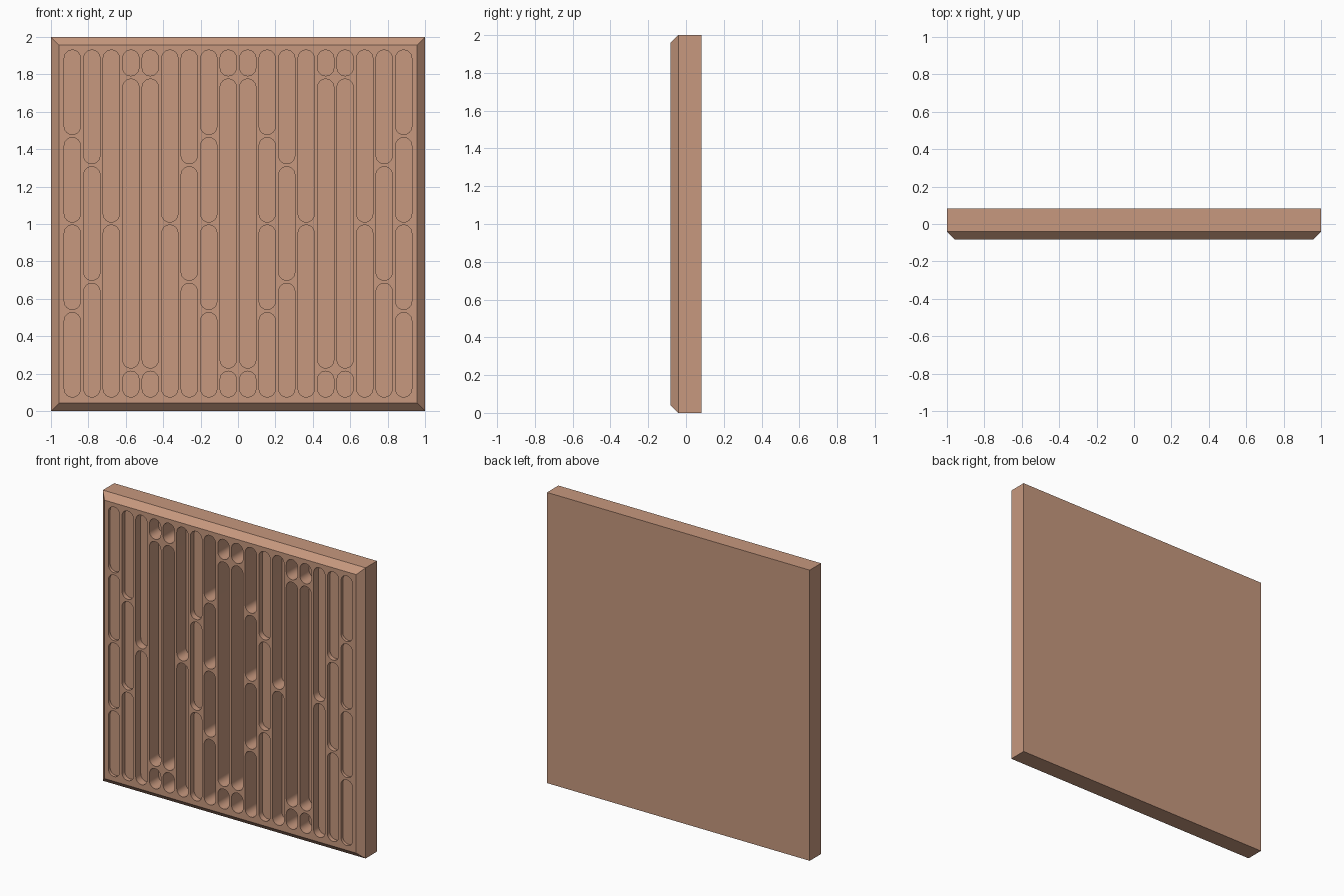
import bpy, bmesh, math

if "Cube" in bpy.data.objects:
    bpy.data.objects.remove(bpy.data.objects["Cube"])

FRONT, BACK, BEVEL = -0.083, 0.083, 0.042
PITCH, RADIUS, GAP = 0.1042, 0.0435, 0.016
LOW, HIGH = 0.075, 1.93

clay = bpy.data.materials.new("clay_brown")
clay.diffuse_color = (0.57, 0.315, 0.21, 1)
clay.use_nodes = True
clay.node_tree.nodes["Principled BSDF"].inputs["Base Color"].default_value = clay.diffuse_color


def make_object(name, bm):
    bmesh.ops.recalc_face_normals(bm, faces=bm.faces)
    mesh = bpy.data.meshes.new(name)
    bm.to_mesh(mesh)
    bm.free()
    mesh.materials.append(clay)
    ob = bpy.data.objects.new(name, mesh)
    bpy.context.collection.objects.link(ob)
    return ob


def loft(bm, loops):
    """Closed solid through equal-length rings of points."""
    rings = [[bm.verts.new(p) for p in loop] for loop in loops]
    n = len(rings[0])
    for a, b in zip(rings, rings[1:]):
        for i in range(n):
            j = (i + 1) % n
            bm.faces.new((a[i], a[j], b[j], b[i]))
    bm.faces.new(rings[0])
    bm.faces.new(rings[-1])


def rect(y, inset):
    lo, hi = -1 + inset, 1 - inset
    return [(lo, y, 1 + lo), (hi, y, 1 + lo), (hi, y, 1 + hi), (lo, y, 1 + hi)]


def slot(x, z0, z1, y, steps=12):
    """Outline of an upright slot with round ends."""
    pts = []
    for cz, start in ((z1 - RADIUS, 0), (z0 + RADIUS, math.pi)):
        for k in range(steps + 1):
            a = start + math.pi * k / steps
            pts.append((x + RADIUS * math.cos(a), y, cz + RADIUS * math.sin(a)))
    return pts


def split_even(count):
    size = (HIGH - LOW - GAP * (count - 1)) / count
    return [(LOW + k * (size + GAP), LOW + k * (size + GAP) + size) for k in range(count)]


# Panel with a bevelled front rim
bm = bmesh.new()
loft(bm, [rect(BACK, 0), rect(FRONT + BEVEL, 0), rect(FRONT, BEVEL)])
panel = make_object("panel", bm)

# Slot columns from the outer edge to the middle: pattern and depth
four, three, two = split_even(4), split_even(3), split_even(2)
capped = [(LOW, 0.213), (0.23, 1.775), (1.792, HIGH)]
columns = [(four, 0.02), (three, 0.03), (two, 0.055), (capped, 0.10), (capped, 0.138),
           (two, 0.10), (three, 0.04), (four, 0.138), (capped, 0.138)]

bm = bmesh.new()
for i, (pattern, depth) in enumerate(columns):
    for side in (-1, 1):
        x = side * PITCH * (8.5 - i)
        for z0, z1 in pattern:
            loft(bm, [slot(x, z0, z1, FRONT - 0.05), slot(x, z0, z1, FRONT + depth)])
cutter = make_object("slot_cutter", bm)
cutter.hide_render = True

# Carve the slots
mod = panel.modifiers.new("slots", 'BOOLEAN')
mod.operation = 'DIFFERENCE'
mod.solver = 'EXACT'
mod.object = cutter
bpy.context.view_layer.objects.active = panel
panel.select_set(True)
bpy.ops.object.modifier_apply(modifier=mod.name)
bpy.data.objects.remove(cutter, do_unlink=True)
bpy.ops.object.shade_smooth_by_angle(angle=math.radians(30))
